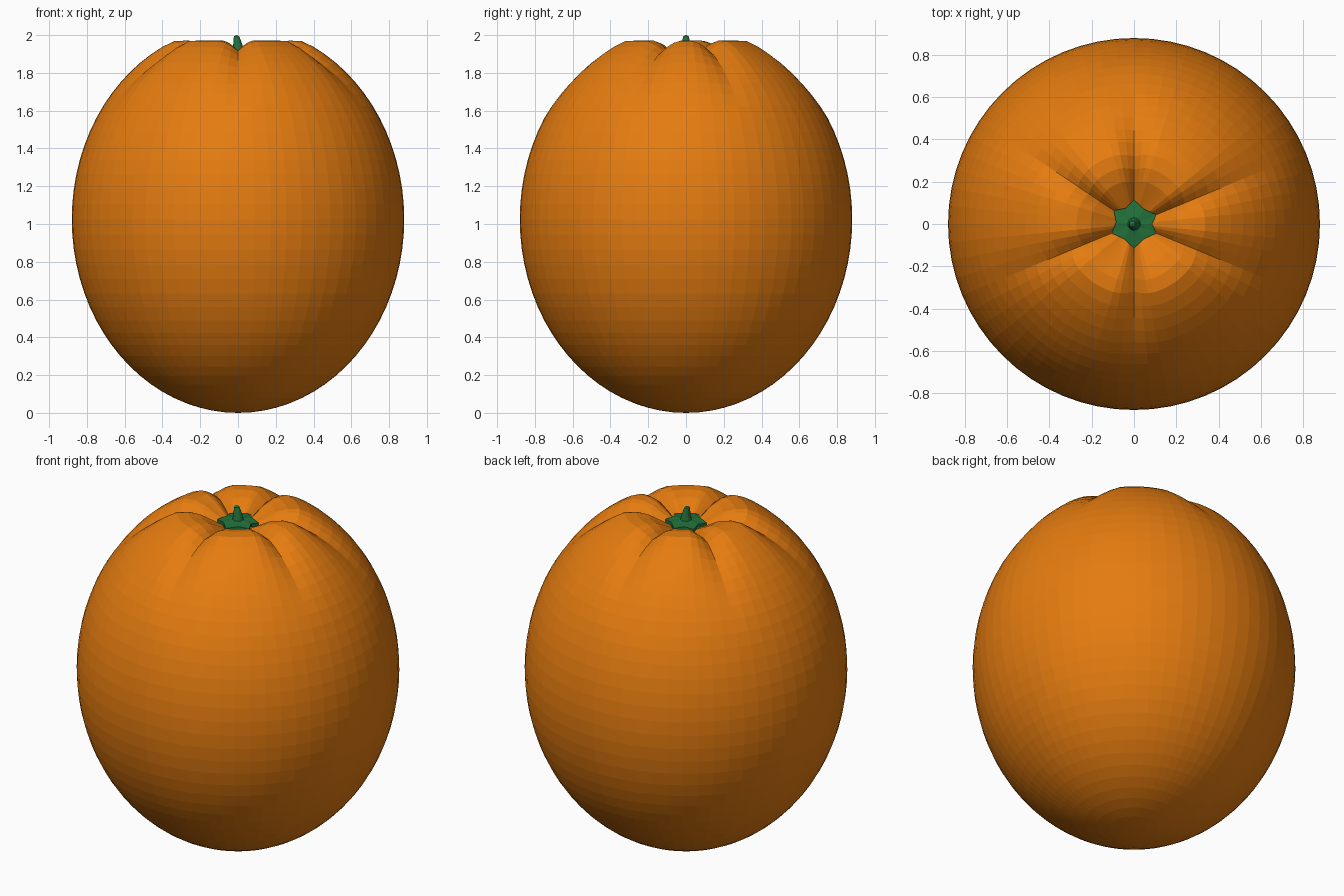
import bpy, bmesh, math

if "Cube" in bpy.data.objects:
    bpy.data.objects.remove(bpy.data.objects["Cube"])

def material(name, col):
    m = bpy.data.materials.new(name)
    m.diffuse_color = (*col, 1)
    m.use_nodes = True
    m.node_tree.nodes["Principled BSDF"].inputs["Base Color"].default_value = m.diffuse_color
    return m

orange = material("orange_skin", (0.78, 0.2, 0.005))
green = material("leaf_green", (0.016, 0.165, 0.043))

GROOVES = [22.5, 90, 146.25, 202.5, 270, 337.5]   # groove directions, degrees
SEG, RINGS = 64, 40
R, A, C = 0.88, 1.025, 1.025                      # radius, half height, centre
DIMPLE = [1.872, 1.88, 1.918, 1.955, 1.971, 1.968]  # heights of the top rings

def make(name, bm, mat):
    bmesh.ops.recalc_face_normals(bm, faces=bm.faces)
    me = bpy.data.meshes.new(name)
    bm.to_mesh(me)
    bm.free()
    me.materials.append(mat)
    ob = bpy.data.objects.new(name, me)
    bpy.context.collection.objects.link(ob)
    return ob

def loft(rings, bottom, top):
    """Skin rings of points, closing each end with a fan to a pole."""
    bm = bmesh.new()
    vs = [[bm.verts.new(p) for p in ring] for ring in rings]
    n = len(vs[0])
    for a, b in zip(vs, vs[1:]):
        for i in range(n):
            j = (i + 1) % n
            bm.faces.new((a[i], a[j], b[j], b[i]))
    for ring, pole in ((vs[0], bottom), (vs[-1], top)):
        p = bm.verts.new(pole)
        for i in range(n):
            bm.faces.new((ring[i], ring[(i + 1) % n], p))
    return bm

def groove(deg, r):
    """Depth of the V-shaped grooves, fading out down the shoulder."""
    d = min(abs((deg - g + 180) % 360 - 180) for g in GROOVES)
    across = max(0, 1 - d / 16) ** 1.4
    along = min(1, r / 0.2) * min(1, max(0, (0.74 - r) / 0.38))
    return 0.055 * across * along

# Fruit body: ellipsoid with a dimpled, grooved top
rings = []
for k in range(RINGS - 1, 0, -1):
    t = math.pi * k / RINGS
    r = R * math.sin(t)
    z = DIMPLE[k] if k < len(DIMPLE) else C + A * math.cos(t)
    ring = []
    for i in range(SEG):
        deg = 360 * i / SEG
        g = groove(deg, r) if k < RINGS / 2 else 0
        rr = r - g * math.sin(t) * 0.8
        a = math.radians(deg)
        ring.append((rr * math.cos(a), rr * math.sin(a), z - g * math.cos(t)))
    rings.append(ring)
make("fruit", loft(rings, (0, 0, 0), (0, 0, DIMPLE[0])), orange)

# Calyx: six-pointed star whose tips sit in the grooves
def star(scale, z):
    pts = []
    for i, g in enumerate(GROOVES):
        nxt = GROOVES[(i + 1) % 6] + (360 if i == 5 else 0)
        for deg, r, dz in ((g, 0.115, -0.006), ((g + nxt) / 2, 0.085, 0)):
            a = math.radians(deg)
            pts.append((scale * r * math.cos(a), scale * r * math.sin(a), z + dz))
    return pts

make("calyx", loft([star(1, 1.895), star(1, 1.914), star(0.5, 1.92)],
                   (0, 0, 1.895), (0, 0, 1.925)), green)

# Stem: short tapered stub leaning slightly to the left
stem = []
for x, r, z in ((0, 0.034, 1.905), (0, 0.026, 1.94), (-0.004, 0.02, 1.97), (-0.008, 0.014, 1.994)):
    stem.append([(x + r * math.cos(i * math.pi / 6), r * math.sin(i * math.pi / 6), z)
                 for i in range(12)])
make("stem", loft(stem, (0, 0, 1.905), (-0.009, 0, 2.0)), green)
